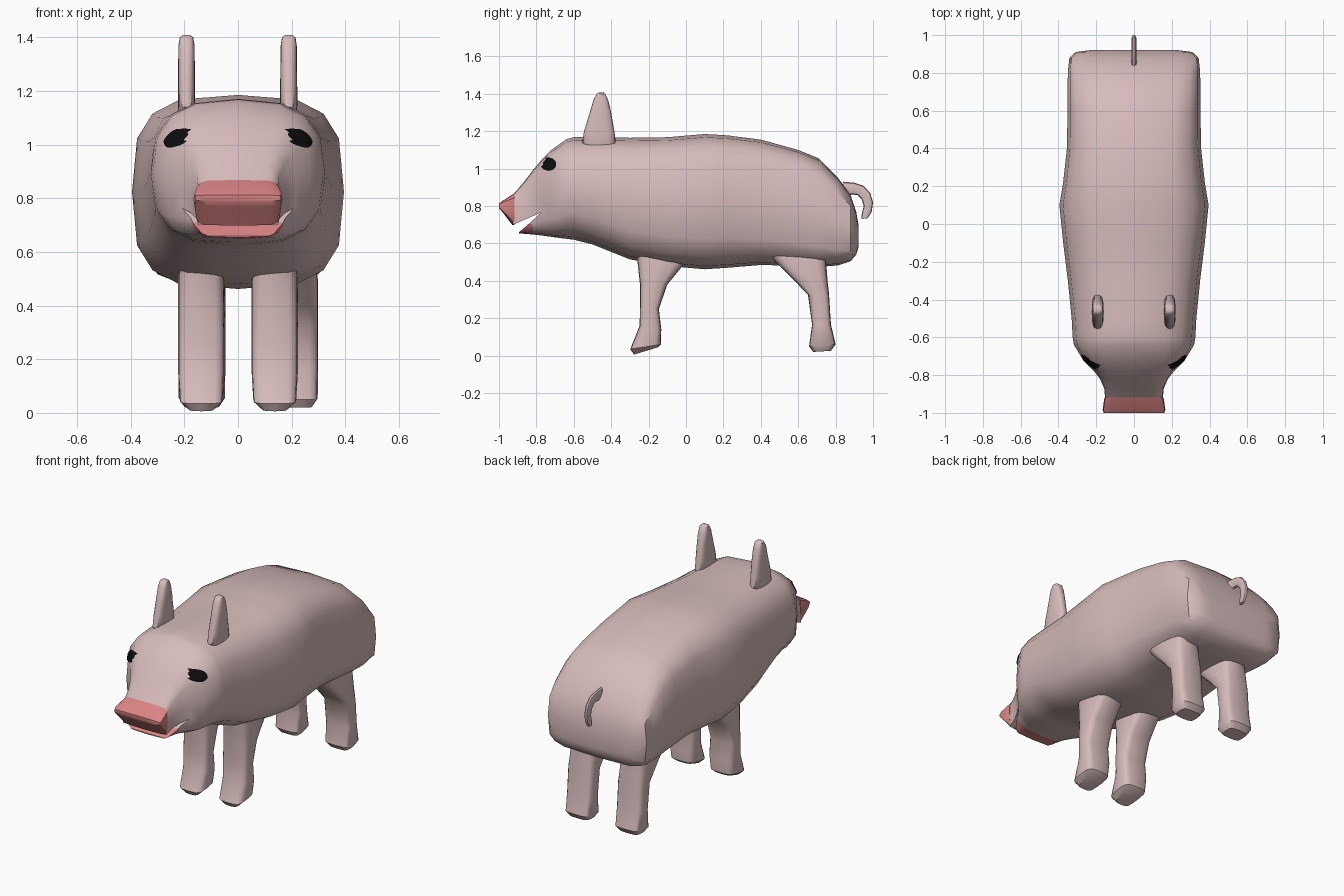
import bpy, bmesh, math
from mathutils import Vector
from mathutils.bvhtree import BVHTree

if "Cube" in bpy.data.objects:
    bpy.data.objects.remove(bpy.data.objects["Cube"])


def material(name, rgb):
    m = bpy.data.materials.new(name)
    m.diffuse_color = (*rgb, 1)
    m.use_nodes = True
    m.node_tree.nodes["Principled BSDF"].inputs["Base Color"].default_value = m.diffuse_color
    return m


SKIN = material("pale pink skin", (0.68, 0.50, 0.50))
SNOUT = material("rosy snout", (0.70, 0.23, 0.23))
BLACK = material("eye black", (0.004, 0.004, 0.004))


def spow(v, p):
    return math.copysign(abs(v) ** p, v)


def finish(name, bm, mats, smooth=True, angle=40):
    bmesh.ops.recalc_face_normals(bm, faces=bm.faces)
    me = bpy.data.meshes.new(name)
    bm.to_mesh(me)
    bm.free()
    ob = bpy.data.objects.new(name, me)
    bpy.context.collection.objects.link(ob)
    for m in mats:
        me.materials.append(m)
    if smooth:
        shade(ob, angle)
    return ob


def shade(ob, angle):
    bpy.ops.object.select_all(action='DESELECT')
    ob.select_set(True)
    bpy.context.view_layer.objects.active = ob
    bpy.ops.object.shade_smooth_by_angle(angle=math.radians(angle))


def loft(name, rings, x=0, sides=16, mat=SKIN, smooth=True, angle=40):
    """Skin rings (ya, za, yb, zb, half_width, roundness); a and b are opposite ring points."""
    bm = bmesh.new()
    loops = []
    for ya, za, yb, zb, w, p in rings:
        loop = []
        for i in range(sides):
            t = 2 * math.pi * i / sides
            c, s = spow(math.cos(t), p), spow(math.sin(t), p)
            loop.append(bm.verts.new((x + w * s,
                                      (ya + yb) / 2 + (ya - yb) / 2 * c,
                                      (za + zb) / 2 + (za - zb) / 2 * c)))
        loops.append(loop)
    for a, b in zip(loops, loops[1:]):
        for i in range(sides):
            j = (i + 1) % sides
            bm.faces.new((a[i], a[j], b[j], b[i]))
    bm.faces.new(loops[0])
    bm.faces.new(loops[-1])
    return finish(name, bm, [mat], smooth, angle)


# body and head: y, top, bottom, half width, roundness
BODY = [
    (-.925, .86, .655, .152, .35), (-.87, .925, .652, .158, .4), (-.82, .99, .648, .18, .45),
    (-.775, 1.045, .643, .215, .5), (-.72, 1.10, .635, .27, .55), (-.64, 1.157, .625, .318, .7),
    (-.60, 1.168, .62, .325, .75), (-.5, 1.17, .595, .33, .72), (-.3, 1.165, .515, .35, .66),
    (-.1, 1.168, .48, .375, .62), (.1, 1.185, .462, .395, .62), (.22, 1.178, .47, .375, .6),
    (.4, 1.155, .485, .355, .55), (.6, 1.10, .48, .352, .5), (.71, 1.055, .475, .352, .48),
    (.81, .955, .482, .35, .45), (.88, .86, .505, .342, .42), (.91, .77, .54, .31, .42),
    (.922, .70, .58, .22, .42)]
body = loft("body", [(y, t, y, b, w, p) for y, t, b, w, p in BODY], smooth=False)

# open mouth, cut with a wedge
MOUTH = [(-.775, .765), (-.925, .70), (-1.1, .70), (-1.1, .5), (-.905, .5), (-.893, .66), (-.835, .71)]
bm = bmesh.new()
ends = [[bm.verts.new((x, y, z)) for y, z in MOUTH] for x in (-.5, .5)]
for loop in ends:
    bm.faces.new(loop)
for i in range(len(MOUTH)):
    j = (i + 1) % len(MOUTH)
    bm.faces.new((ends[0][i], ends[0][j], ends[1][j], ends[1][i]))
cutter = finish("mouth_cutter", bm, [SKIN], smooth=False)
cutter.hide_render = True
mod = body.modifiers.new("mouth", 'BOOLEAN')
mod.operation, mod.object, mod.solver = 'DIFFERENCE', cutter, 'EXACT'
bpy.context.view_layer.objects.active = body
bpy.ops.object.modifier_apply(modifier=mod.name)
bpy.data.objects.remove(cutter)

# rosy lower lip
body.data.materials.clear()
body.data.materials.append(SKIN)
body.data.materials.append(SNOUT)
for f in body.data.polygons:
    f.material_index = int(f.center.y < -.822 and f.center.z < .71)
shade(body, 40)

# snout tip
loft("snout", [(-.918, .868, -.918, .698, .155, .33), (-.928, .862, -.928, .698, .158, .33),
               (-.985, .825, -.982, .768, .166, .33), (-1.0, .812, -1.0, .79, .16, .33)], mat=SNOUT)

# legs: front and back edge of each ring
FRONT_LEG = [(-.27, .56, .03, .56, .08, .5), (-.26, .51, -.01, .49, .086, .5),
             (-.246, .38, -.10, .38, .086, .5), (-.246, .27, -.145, .25, .086, .5),
             (-.248, .16, -.132, .14, .086, .5), (-.298, .035, -.135, .06, .08, .5),
             (-.278, .006, -.15, .045, .05, .5)]
BACK_LEG = [(.44, .54, .755, .54, .08, .5), (.49, .49, .75, .49, .088, .5),
            (.58, .40, .757, .40, .088, .5), (.652, .326, .765, .326, .088, .5),
            (.674, .166, .775, .166, .088, .5), (.658, .05, .80, .06, .086, .5),
            (.68, .02, .775, .026, .065, .5)]
for side, xf, xb in (("left", -.137, -.135), ("right", .137, .211)):
    loft("front_leg_" + side, FRONT_LEG, xf)
    loft("back_leg_" + side, BACK_LEG, xb)

# ears
EAR = [(-.535, 1.115, -.395, 1.115, .027, .7), (-.555, 1.14, -.375, 1.14, .032, .7),
       (-.545, 1.2, -.383, 1.2, .032, .7), (-.515, 1.30, -.40, 1.30, .031, .7),
       (-.492, 1.375, -.416, 1.365, .030, .7), (-.475, 1.402, -.43, 1.398, .025, .7),
       (-.465, 1.408, -.44, 1.406, .015, .7)]
for side, x in (("left", -.192), ("right", .189)):
    loft("ear_" + side, EAR, x)

# curled tail: outer and inner edge of each ring
loft("tail", [(.84, .93, .85, .85, .013, .8), (.90, .925, .89, .862, .013, .8),
              (.95, .908, .918, .858, .013, .8), (.985, .87, .94, .835, .013, .8),
              (1.0, .82, .95, .80, .013, .8), (.993, .77, .94, .76, .013, .8),
              (.972, .735, .938, .73, .010, .8)], sides=10)

# eyes: thin patches draped over the head
bm = bmesh.new()
bm.from_mesh(body.data)
tree = BVHTree.FromBMesh(bm)
bm.free()
for side, s in (("left", -1), ("right", 1)):
    bm = bmesh.new()
    rows = []
    for r in (.1, .4, .7, 1):
        row = []
        for i in range(20):
            t = 2 * math.pi * i / 20
            y, z = -.732 + .041 * r * math.cos(t), 1.022 + .034 * r * math.sin(t)
            hit, normal, _, _ = tree.ray_cast(Vector((s, y, z)), Vector((-s, 0, 0)))
            if hit is None or abs(hit.x) < .17:
                hit, normal, _, _ = tree.find_nearest(Vector((s * .22, y, z)))
            row.append(bm.verts.new(hit + normal * .006))
        rows.append(row)
    bm.faces.new(rows[0])
    for a, b in zip(rows, rows[1:]):
        for i in range(20):
            j = (i + 1) % 20
            bm.faces.new((a[i], a[j], b[j], b[i]))
    bmesh.ops.recalc_face_normals(bm, faces=bm.faces)
    if sum(f.normal.x for f in bm.faces) * s < 0:
        bmesh.ops.reverse_faces(bm, faces=bm.faces)
    me = bpy.data.meshes.new("eye_" + side)
    bm.to_mesh(me)
    bm.free()
    me.materials.append(BLACK)
    bpy.context.collection.objects.link(bpy.data.objects.new("eye_" + side, me))
